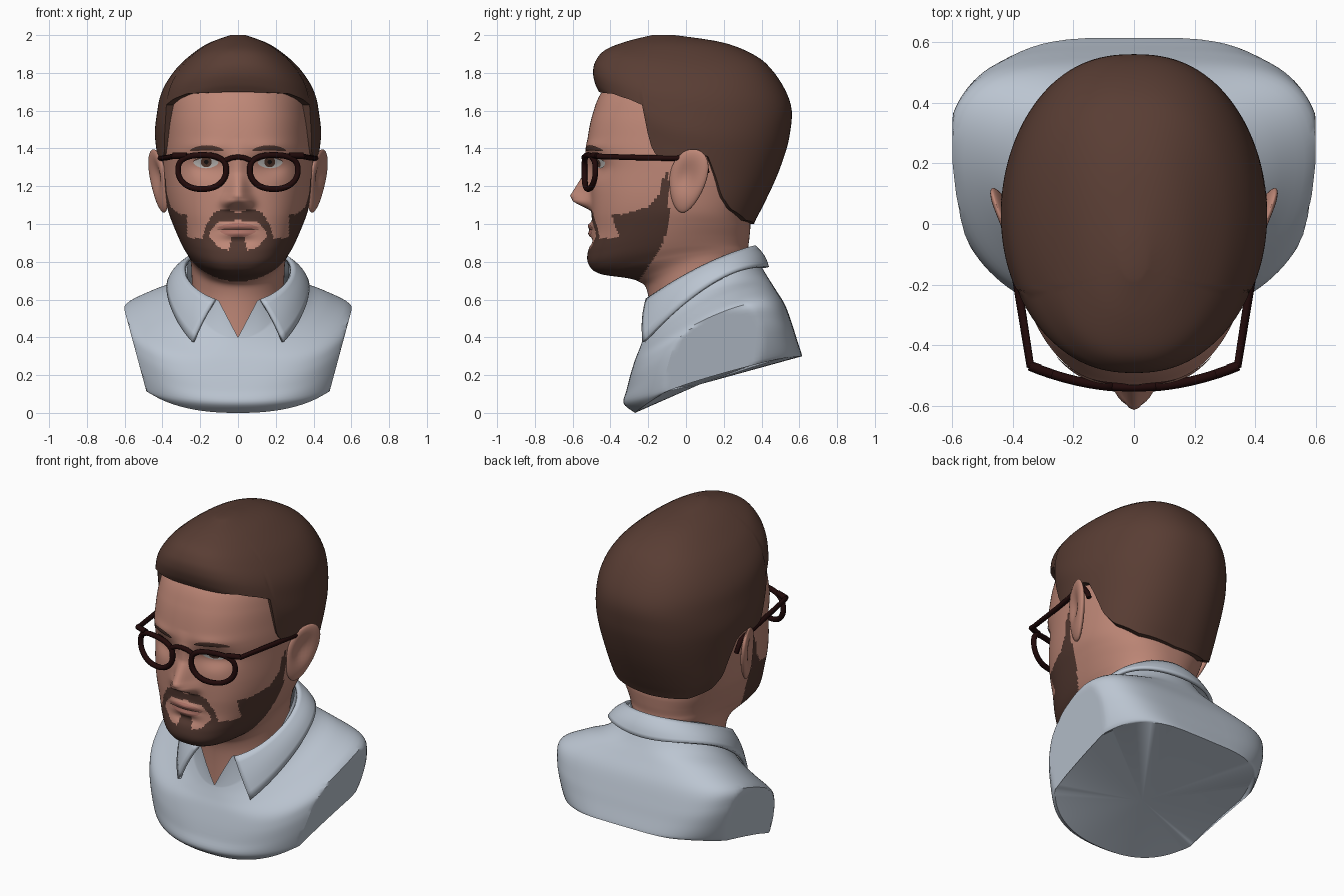
import bpy
import bmesh
from math import sin, cos, pi, exp, radians, degrees
from mathutils import Vector
from mathutils.bvhtree import BVHTree

if "Cube" in bpy.data.objects:
    bpy.data.objects.remove(bpy.data.objects["Cube"], do_unlink=True)

def material(name, *rgb):
    mat = bpy.data.materials.new(name)
    mat.use_nodes = True
    mat.diffuse_color = (*rgb, 1)
    mat.node_tree.nodes["Principled BSDF"].inputs["Base Color"].default_value = (*rgb, 1)
    return mat

SKIN, HAIR = material("skin", .52, .245, .185), material("hair brown", .1, .047, .034)
BEARD, SHIRT = material("beard brown", .085, .04, .03), material("shirt pale blue", .5, .56, .64)
FRAME, WHITE = material("spectacle frame", .015, .003, .003), material("eye white", .6, .58, .56)
IRIS, PUPIL = material("iris brown", .1, .045, .03), material("pupil black", .01, .008, .008)
LIP = material("lip", .42, .17, .135)

def interp(x, pts):
    """Piecewise linear lookup, clamped at both ends."""
    x = min(max(x, pts[0][0]), pts[-1][0])
    for (x0, y0), (x1, y1) in zip(pts, pts[1:]):
        if x <= x1:
            return y0 + (y1 - y0) * (x - x0) / (x1 - x0)

def sample(rings, t):
    """Smooth ring between the given key rings."""
    n = len(rings) - 1
    i = min(int(t), n - 1)
    f = t - i
    keys = zip(*(rings[min(max(i + k, 0), n)] for k in (-1, 0, 1, 2)))
    return [b + .5 * f * (c - a + f * (2 * a - 5 * b + 4 * c - d + f * (3 * (b - c) + d - a)))
            for a, b, c, d in keys]

def place(ring, a):
    """Point of a tilted ring: side x, y, z, front y, z, back y, z, front and back squareness."""
    sx, sy, sz, fy, fz, by, bz = ring[:7]
    c, s = cos(a), sin(a)
    wf, ws, wb = (c * c + c) / 2, 1 - c * c, (c * c - c) / 2
    x = sx * abs(s) ** (ring[7] if c > 0 else ring[-1]) * (1 if s > 0 else -1)
    return Vector((x, fy * wf + sy * ws + by * wb, fz * wf + sz * ws + bz * wb))

def angles(cols):
    """Angles round the vertical axis, denser towards the front."""
    us = [2 * i / cols - 1 for i in range(cols)]
    return [pi * abs(u) ** 1.3 * (1 if u > 0 else -1) for u in us]

def loft(rings, rows, cols):
    return [[place(sample(rings, (len(rings) - 1) * j / rows), a) for a in angles(cols)]
            for j in range(rows + 1)]

def activate(obj):
    bpy.ops.object.select_all(action='DESELECT')
    obj.select_set(True)
    bpy.context.view_layer.objects.active = obj

def build(name, grid, mat, closed=True, caps=(), facing=None, angle=40):
    """Mesh from rows of points; caps lists the end rows to fan shut."""
    bm = bmesh.new()
    rows = [[bm.verts.new(p) for p in row] for row in grid]
    n = len(rows[0])
    for r0, r1 in zip(rows, rows[1:]):
        for i in range(n if closed else n - 1):
            j = (i + 1) % n
            bm.faces.new((r0[i], r0[j], r1[j], r1[i]))
    for row in (rows[k] for k in caps):
        hub = bm.verts.new(sum((v.co for v in row), Vector()) / n)
        for i in range(n):
            bm.faces.new((row[i], row[(i + 1) % n], hub))
    bmesh.ops.recalc_face_normals(bm, faces=bm.faces)
    if facing and sum((f.normal for f in bm.faces), Vector()).dot(facing) < 0:
        bmesh.ops.reverse_faces(bm, faces=bm.faces)
    mesh = bpy.data.meshes.new(name)
    bm.to_mesh(mesh)
    bm.free()
    mesh.materials.append(mat)
    obj = bpy.data.objects.new(name, mesh)
    bpy.context.collection.objects.link(obj)
    activate(obj)
    bpy.ops.object.shade_smooth_by_angle(angle=radians(angle))
    return obj

# Head and neck
HEAD = [
    (.15, .05, 1.92, -.1, 1.92, .2, 1.92, .85), (.29, .03, 1.82, -.33, 1.82, .4, 1.8, .85),
    (.36, .02, 1.68, -.445, 1.7, .49, 1.65, .85), (.38, 0, 1.55, -.495, 1.58, .51, 1.5, .8, .85),
    (.39, 0, 1.44, -.52, 1.46, .49, 1.4, .76, .85), (.395, 0, 1.36, -.525, 1.38, .46, 1.3, .74, .85),
    (.395, 0, 1.28, -.51, 1.28, .42, 1.22, .72, .85), (.385, -.02, 1.16, -.505, 1.15, .385, 1.12, .67, .85),
    (.37, -.03, 1.07, -.5, 1.05, .345, 1.03, .63, .85), (.345, -.04, 1, -.495, .95, .34, .97, .63, .85),
    (.315, -.05, .93, -.515, .85, .335, .92, .7, .85), (.29, -.04, .88, -.51, .78, .33, .88, .74, .85),
    (.265, 0, .84, -.45, .735, .33, .85, .78, .85), (.25, .05, .8, -.26, .7, .33, .82, .9),
    (.245, .06, .72, -.2, .62, .33, .78, 1), (.24, .06, .6, -.19, .35, .32, .7, 1)]
HEAD = [(*ring[:8], ring[-1]) for ring in HEAD]
# Depth changes: x, z, width, height, amount (positive sinks in)
BUMPS = [(.17, 1.31, .085, .06, .042), (.17, 1.325, .05, .035, -.012), (.17, 1.41, .09, .03, -.008),
         (.05, 1.115, .035, .03, -.03), (0, .99, .09, .018, -.022), (0, .95, .075, .02, -.02),
         (0, .905, .09, .02, .01), (0, .83, .09, .05, -.006)]

def sculpt(p):
    x, z = abs(p.x), p.z
    height = interp(z, [(1.07, 0), (1.1, .055), (1.12, .09), (1.15, .108), (1.27, .03), (1.38, .008), (1.45, 0)])
    move = -height * exp(-(x / interp(z, [(1.1, .06), (1.3, .042)])) ** 2)
    for bx, bz, w, h, amount in BUMPS:
        move += amount * exp(-((x - bx) / w) ** 2 - ((z - bz) / h) ** 2)
    p.y += move * min(max((-p.y - .15) / .2, 0), 1)
    return p

def bearded(c):
    x, y, z = abs(c.x), c.y, c.z
    if y > interp(z, [(.7, -.25), (.88, -.13), (1, -.09)]):
        return False
    if x > .27:
        top = interp(y, [(-.34, 1.05), (-.2, 1.09), (-.14, 1.16), (-.11, 1.28)])
    else:
        top = interp(x, [(0, 1.06), (.07, 1.08), (.13, 1.06), (.17, .99), (.19, .92), (.27, .93)])
    low = interp(x, [(0, .94), (.035, .93), (.05, .86), (.1, .875), (.15, .93)])
    high = interp(x, [(0, 1.02), (.1, 1.01), (.15, .96)])
    return z < top and not (x < .15 and y < -.3 and low < z < high)

head = build("head", [[sculpt(p) for p in row] for row in loft(HEAD, 165, 200)], SKIN, caps=(0, -1), angle=60)
head.data.materials.append(BEARD)
for poly in head.data.polygons:
    poly.material_index = int(bearded(poly.center))
surface = BVHTree.FromPolygons([v.co for v in head.data.vertices], [tuple(f.vertices) for f in head.data.polygons])

def patch(name, cx, cz, w, h, mat, lift, bend=0, sharp=0):
    """Thin oval plate that follows the face."""
    grid = []
    for r in (.05, .25, .5, .75, 1):
        grid.append([])
        for i in range(32):
            c, s = cos(i * pi / 16), sin(i * pi / 16)
            x, z = cx + r * w * c, cz + r * h * s * abs(s) ** sharp + bend * (r * c) ** 2
            hit = surface.ray_cast(Vector((x, -2, z)), Vector((0, 1, 0)))[0]
            grid[-1].append((x, hit.y - lift, z))
    build(name, grid, mat, caps=(0,), facing=Vector((0, -1, 0)))

# Eyes, brows, lips and ears
for side, tag in ((1, "left"), (-1, "right")):
    patch(tag + "_eye", side * .17, 1.325, .066, .03, WHITE, .004, 0, .3)
    patch(tag + "_iris", side * .168, 1.328, .029, .027, IRIS, .007)
    patch(tag + "_pupil", side * .168, 1.328, .012, .012, PUPIL, .009)
    patch(tag + "_upper_lid_line", side * .17, 1.355, .068, .006, BEARD, .007, -.024)
    patch(tag + "_eyebrow", side * .165, 1.403, .09, .014, BEARD, .007, -.014)
    ear = []
    for lat in (pi * j / 24 for j in range(1, 24)):
        ear.append([])
        for lon in (pi * i / 16 for i in range(32)):
            x, y, z = sin(lat) * cos(lon), sin(lat) * sin(lon), cos(lat)
            y *= .85 + .2 * z
            if x > 0:
                x -= 1.1 * exp(-((y + .1) / .5) ** 2 - ((z - .15) / .5) ** 2)
            ear[-1].append((side * (.42 + .032 * x + .04 * y + .028 * z), .01 + .115 * y + .028 * z, 1.228 + .168 * z))
    build(tag + "_ear", ear, SKIN, caps=(0, -1), angle=60)
patch("upper_lip", 0, .99, .11, .016, LIP, .003, -.012, .3)
patch("lower_lip", 0, .95, .095, .02, LIP, .003, .012, .3)
patch("mouth_line", 0, .972, .11, .004, BEARD, .005)

# Hair cap, ending at a hairline that varies with direction
HAIR_RINGS = [(*ring, .85) for ring in (
    (.04, -.12, 2, -.18, 2, -.06, 2), (.17, -.05, 1.95, -.32, 1.965, .2, 1.96),
    (.29, 0, 1.86, -.43, 1.92, .37, 1.89), (.365, .02, 1.77, -.48, 1.86, .46, 1.81),
    (.41, .03, 1.68, -.492, 1.8, .53, 1.7), (.43, .03, 1.58, -.48, 1.74, .56, 1.6),
    (.44, .03, 1.48, -.455, 1.68, .552, 1.49), (.43, .03, 1.38, -.45, 1.6, .53, 1.39),
    (.415, .03, 1.27, -.45, 1.4, .48, 1.25), (.4, .03, 1.15, -.45, 1.2, .41, 1.1),
    (.37, .03, 1, -.45, 1, .36, 1), (.34, .03, .85, -.45, .8, .34, .9))]
HAIRLINE = [(0, 1.7), (35, 1.69), (50, 1.66), (59.5, 1.63), (61, 1.5), (63, 1.42), (67, 1.36), (80, 1.36),
            (92, 1.385), (100, 1.36), (106, 1.25), (112, 1.15), (122, 1.08), (145, 1.02), (180, 1)]
columns = []
for a in angles(160):
    lo, hi = 0, len(HAIR_RINGS) - 1
    for _ in range(24):
        mid = (lo + hi) / 2
        above = place(sample(HAIR_RINGS, mid), a).z > interp(degrees(abs(a)), HAIRLINE)
        lo, hi = (mid, hi) if above else (lo, mid)
    column = [place(sample(HAIR_RINGS, lo * j / 36), a) for j in range(37)]
    inward = Vector((-column[-1].x, .03 - column[-1].y, 0)).normalized() * .05
    columns.append(column + [column[-1] + inward])
build("hair", list(zip(*columns)), HAIR, caps=(0,), angle=50)

# Shirt body with an open neck and flat, sliced arm ends
SHIRT_RINGS = [
    (.268, .06, .75, -.225, .4, .35, .86, 1, 1), (.36, .1, .635, -.235, .37, .42, .74, .9, .9),
    (.48, .17, .6, -.25, .33, .47, .66, .75, .65), (.605, .22, .545, -.27, .28, .525, .57, .6, .5),
    (.62, .2, .46, -.295, .2, .565, .46, .65, .45), (.6, .17, .33, -.315, .12, .59, .38, .75, .45),
    (.56, .14, .2, -.33, .05, .61, .32, .85, .45), (.54, .1, .2, -.27, 0, .615, .3, .85, .45)]
body = loft(SHIRT_RINGS, 35, 120)
for p in body[0]:
    if p.y < -.05:
        p.z = max(p.z, min(.4 + 1.9 * abs(p.x), .6))
for p in sum(body, []):
    limit = .6 - .27 * max(.54 - p.z, 0)
    p.x = min(max(p.x, -limit), limit)
build("shirt", body, SHIRT, caps=(-1,), angle=28)

# Folded collar, from one pointed leaf round the back to the other
strip = []
for u in (i / 40 for i in range(-40, 41)):
    flip, turn = (1 if u > 0 else -1), pi * (1 - abs(u))
    top = place((.283, .07, .765, -.235, .58, .36, .88, 1), flip * (turn + radians(25) * abs(u)))
    low = place((.37, .1, .66, -.335, .254, .43, .77, 1), flip * (turn + radians(40) * abs(u)))
    out = Vector((top.x, top.y - .07, .1)).normalized()
    strip.append([top.lerp(low, v / 6) + out * .012 * sin(pi * v / 6) for v in range(7)])
thick = build("collar", strip, SHIRT, closed=False).modifiers.new("thickness", 'SOLIDIFY')
thick.thickness, thick.offset = .02, 0

# Spectacles
def tube(name, points, radius, cyclic=False):
    curve = bpy.data.curves.new(name, 'CURVE')
    curve.dimensions, curve.bevel_depth, curve.bevel_resolution = '3D', radius, 2
    curve.use_fill_caps = True
    spline = curve.splines.new('POLY')
    spline.points.add(len(points) - 1)
    for point, co in zip(spline.points, points):
        point.co = (*co, 1)
    spline.use_cyclic_u = cyclic
    curve.materials.append(FRAME)
    obj = bpy.data.objects.new(name, curve)
    bpy.context.collection.objects.link(obj)
    activate(obj)
    bpy.ops.object.convert(target='MESH')
    bpy.ops.object.shade_smooth_by_angle(angle=radians(50))

def on_arc(x, z):
    return (x, -.54 + .6 * x * x, z)

for side, tag in ((1, "left"), (-1, "right")):
    rim = []
    for c, s in ((cos(i * pi / 20), sin(i * pi / 20)) for i in range(40)):
        x = side * (.19 + .127 * (abs(c) ** .85 if c > 0 else -abs(c) ** .85) * (1 + .05 * s))
        rim.append(on_arc(x, 1.275 + (.09 * abs(s) ** .7 if s > 0 else .09 * s)))
    tube(tag + "_rim", rim, .0155, True)
    tube(tag + "_end_piece", [on_arc(side * x, 1.362) for x in (.27, .31, .345)], .016)
    tube(tag + "_temple_arm", [(side * x, y, z) for x, y, z in (
        (.31, -.478, 1.36), (.343, -.465, 1.358), (.385, -.2, 1.35), (.418, 0, 1.348),
        (.425, .08, 1.34), (.422, .105, 1.3), (.415, .11, 1.27))], .0145)
tube("bridge", [on_arc(x, 1.355 - 4 * x * x) for x in (-.07, -.035, 0, .035, .07)], .0135)
